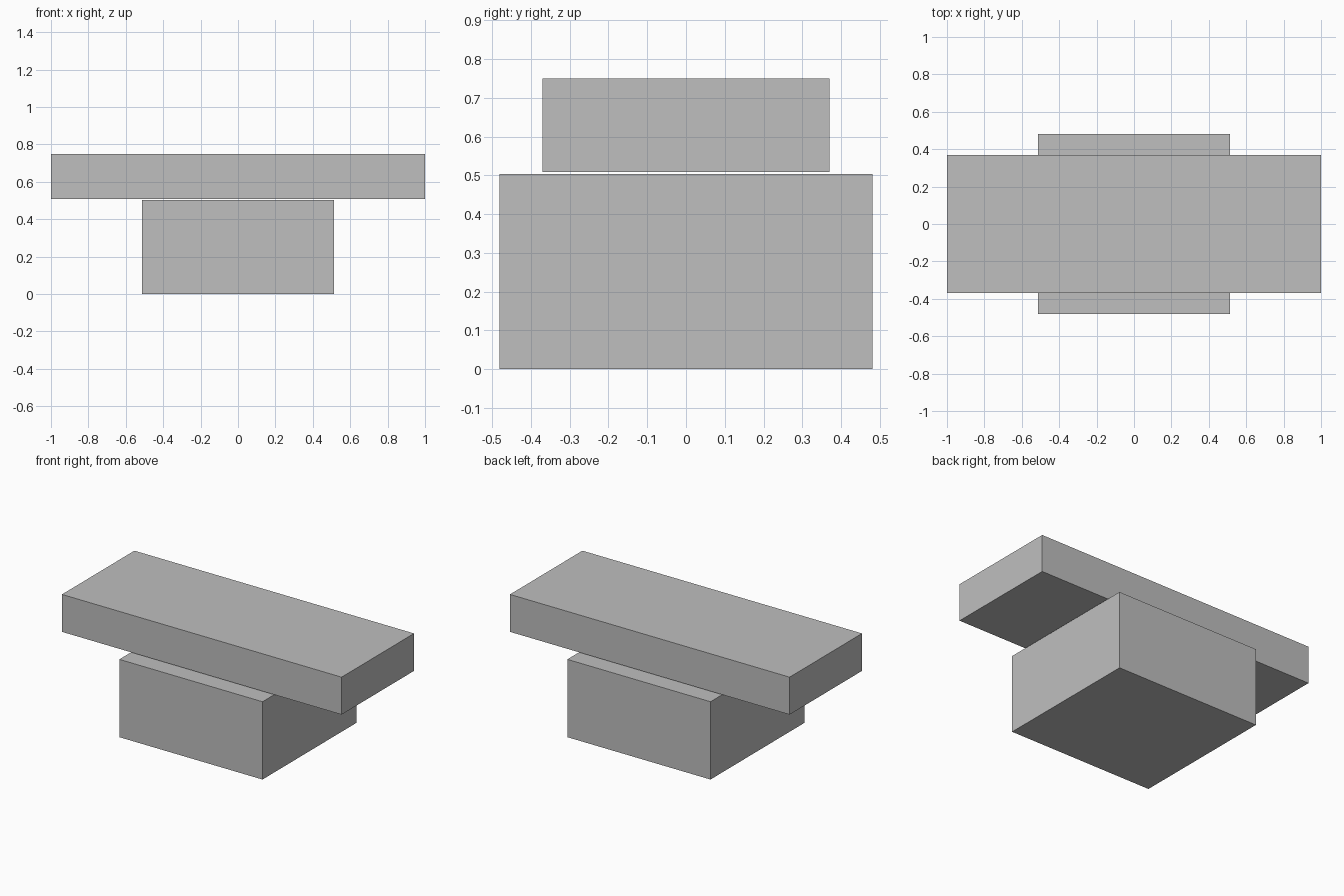
import bpy

default = bpy.data.objects.get("Cube")
if default:
    bpy.data.objects.remove(default, do_unlink=True)

# Single flat colour
grey = bpy.data.materials.new("light_grey")
grey.use_nodes = True
colour = (0.52, 0.52, 0.52, 1)
grey.diffuse_color = colour
grey.node_tree.nodes["Principled BSDF"].inputs["Base Color"].default_value = colour


def block(name, width, depth, bottom, top):
    """Box centred on the origin in plan, spanning bottom to top."""
    bpy.ops.mesh.primitive_cube_add(size=1, location=(0, 0, (bottom + top) / 2))
    obj = bpy.context.object
    obj.name = name
    obj.scale = (width, depth, top - bottom)
    bpy.ops.object.transform_apply(location=False, rotation=False, scale=True)
    obj.data.materials.append(grey)
    return obj


# Pedestal, with the slab a hair's breadth above it
block("base_block", 1.024, 0.962, 0, 0.503)
block("top_slab", 2.0, 0.74, 0.508, 0.75)
